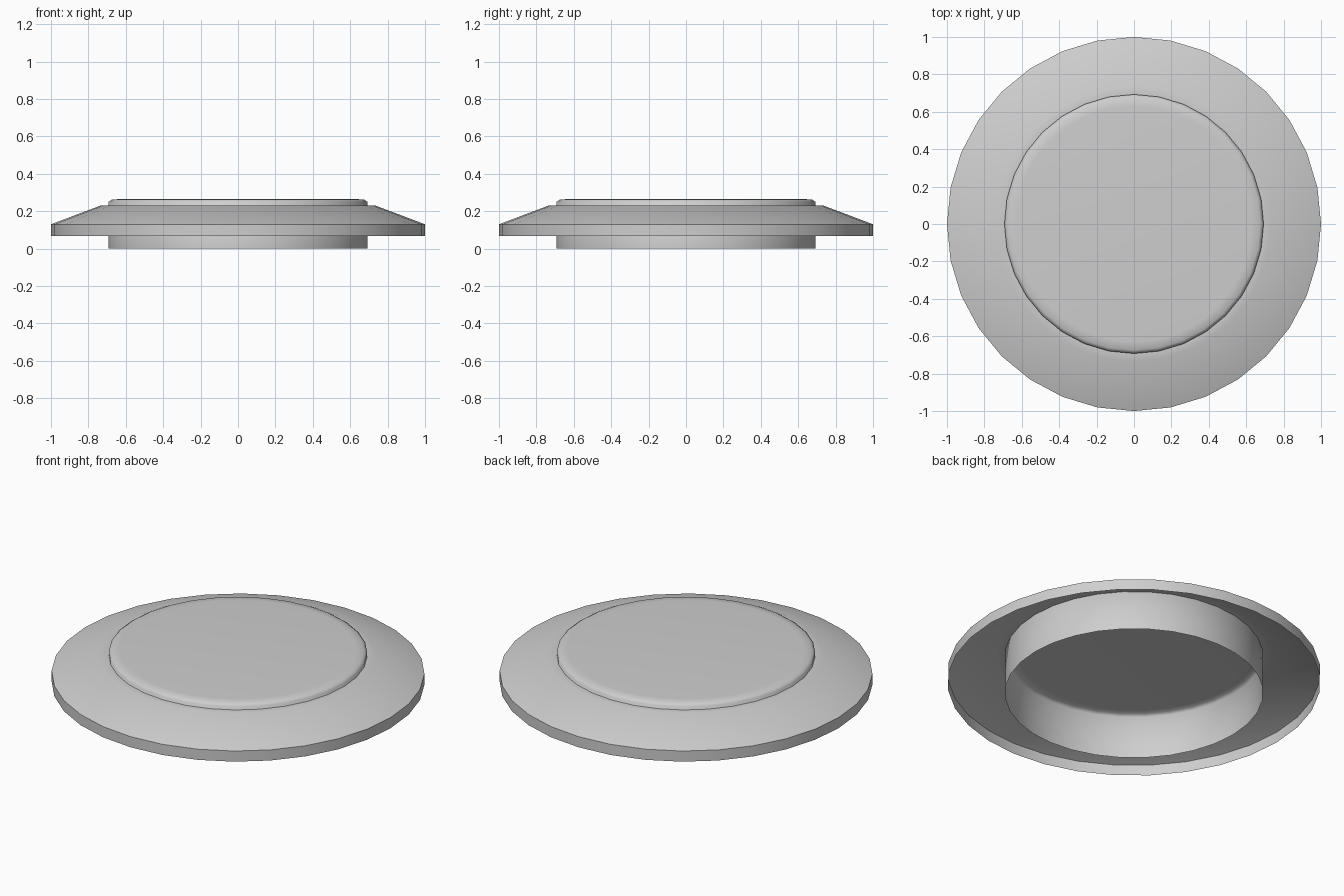
import bpy, bmesh
from math import radians

SIDES = 32

if "Cube" in bpy.data.objects:
    bpy.data.objects.remove(bpy.data.objects["Cube"], do_unlink=True)

grey = bpy.data.materials.new("light_grey")
grey.use_nodes = True
colour = (0.62, 0.62, 0.62, 1)
grey.diffuse_color = colour
grey.node_tree.nodes["Principled BSDF"].inputs["Base Color"].default_value = colour


def lathe(name, profile, sharp_angle, capped=False):
    """Stack rings of (radius, height) into an open thin shell."""
    bm = bmesh.new()
    rings = []
    for radius, height in profile:
        ring = bmesh.ops.create_circle(bm, segments=SIDES, radius=radius)["verts"]
        for v in ring:
            v.co.z = height
        rings.append(ring)
    for low, high in zip(rings, rings[1:]):
        for i in range(SIDES):
            j = (i + 1) % SIDES
            bm.faces.new((low[i], low[j], high[j], high[i]))
    if capped:
        bm.faces.new(rings[-1])
    # Point every face outward and upward
    bm.normal_update()
    for f in bm.faces:
        c = f.calc_center_median()
        if f.normal.x * c.x + f.normal.y * c.y + f.normal.z < 0:
            f.normal_flip()
    mesh = bpy.data.meshes.new(name)
    bm.to_mesh(mesh)
    bm.free()
    mesh.materials.append(grey)
    obj = bpy.data.objects.new(name, mesh)
    bpy.context.collection.objects.link(obj)
    mesh.shade_smooth()
    mesh.set_sharp_from_angle(angle=radians(sharp_angle))
    return obj


# Hollow cup, open below, with a softly rounded top edge
lathe("central_cap", [(0.693, 0), (0.693, 0.25), (0.675, 0.262),
                      (0.63, 0.265)], 80, capped=True)

# Sloping skirt around the cap, open below
lathe("outer_flange", [(1, 0.067), (1, 0.13), (0.735, 0.23),
                       (0.693, 0.23)], 40)
